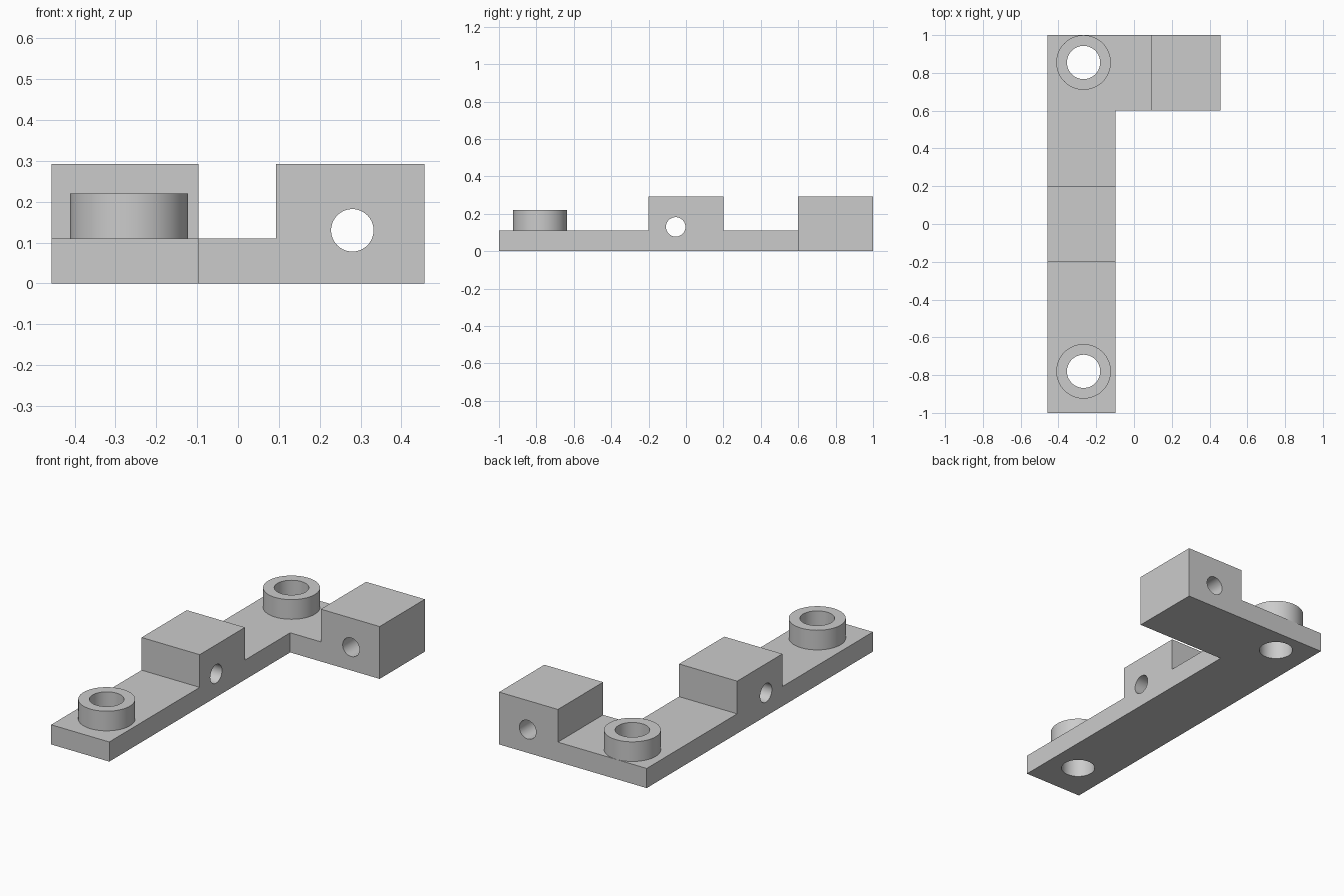
import bpy, bmesh, math
from mathutils import Matrix, Vector

cube = bpy.data.objects.get("Cube")
if cube:
    bpy.data.objects.remove(cube, do_unlink=True)

grey = bpy.data.materials.new("plain grey")
grey.use_nodes = True
color = (0.6, 0.6, 0.6, 1)
grey.diffuse_color = color
grey.node_tree.nodes["Principled BSDF"].inputs["Base Color"].default_value = color

LEFT, BAR_EDGE, FOOT_EDGE, RIGHT = -0.457, -0.097, 0.093, 0.457
PLATE, TOP = 0.11, 0.293
BOSS_X, BOSS_YS, BOSS_TOP = -0.267, (-0.78, 0.855), 0.22
PIN_Z, PIN_R = 0.13, 0.052


def add_object(name, bm):
    bmesh.ops.recalc_face_normals(bm, faces=bm.faces)
    mesh = bpy.data.meshes.new(name)
    bm.to_mesh(mesh)
    bm.free()
    mesh.materials.append(grey)
    obj = bpy.data.objects.new(name, mesh)
    bpy.context.collection.objects.link(obj)
    return obj


def extrude_profile(name, points, offset):
    bm = bmesh.new()
    face = bm.faces.new([bm.verts.new(p) for p in points])
    ext = bmesh.ops.extrude_face_region(bm, geom=[face])
    verts = [v for v in ext["geom"] if isinstance(v, bmesh.types.BMVert)]
    bmesh.ops.translate(bm, verts=verts, vec=offset)
    return add_object(name, bm)


def cylinder(name, start, end, radius):
    start, end = Vector(start), Vector(end)
    axis = end - start
    turn = Vector((0, 0, 1)).rotation_difference(axis).to_matrix().to_4x4()
    bm = bmesh.new()
    bmesh.ops.create_cone(bm, cap_ends=True, segments=64, radius1=radius,
                          radius2=radius, depth=axis.length,
                          matrix=Matrix.Translation((start + end) / 2) @ turn)
    return add_object(name, bm)


def combine(target, other, operation):
    mod = target.modifiers.new(operation.lower(), "BOOLEAN")
    mod.operation = operation
    mod.solver = "EXACT"
    mod.object = other
    bpy.context.view_layer.objects.active = target
    bpy.ops.object.modifier_apply(modifier=mod.name)
    bpy.data.objects.remove(other, do_unlink=True)


# Long bar with the raised middle block
bar = [(-1, 0), (0.6, 0), (0.6, PLATE), (0.2, PLATE), (0.2, TOP),
       (-0.2, TOP), (-0.2, PLATE), (-1, PLATE)]
bracket = extrude_profile("bracket", [(LEFT, y, z) for y, z in bar],
                          (BAR_EDGE - LEFT, 0, 0))

# Foot with the raised end block
foot = [(LEFT, 0), (RIGHT, 0), (RIGHT, TOP), (FOOT_EDGE, TOP),
        (FOOT_EDGE, PLATE), (LEFT, PLATE)]
combine(bracket, extrude_profile("foot", [(x, 0.6, z) for x, z in foot],
                                 (0, 0.4, 0)), "UNION")

# Round bosses with vertical bores
for y in BOSS_YS:
    combine(bracket, cylinder("boss", (BOSS_X, y, 0.05),
                              (BOSS_X, y, BOSS_TOP), 0.1445), "UNION")
for y in BOSS_YS:
    combine(bracket, cylinder("bore", (BOSS_X, y, -0.1),
                              (BOSS_X, y, 0.4), 0.088), "DIFFERENCE")

# Pin holes through the two blocks
combine(bracket, cylinder("middle_pin_hole", (-0.6, -0.055, PIN_Z),
                          (0.05, -0.055, PIN_Z), PIN_R), "DIFFERENCE")
combine(bracket, cylinder("end_pin_hole", (0.28, 0.5, PIN_Z),
                          (0.28, 1.1, PIN_Z), PIN_R), "DIFFERENCE")

# Merge flat faces and smooth only the round walls
bm = bmesh.new()
bm.from_mesh(bracket.data)
bmesh.ops.remove_doubles(bm, verts=bm.verts, dist=0.0001)
bmesh.ops.dissolve_limit(bm, angle_limit=0.01, verts=bm.verts, edges=bm.edges)
bm.to_mesh(bracket.data)
bm.free()
bpy.ops.object.select_all(action="DESELECT")
bracket.select_set(True)
bpy.context.view_layer.objects.active = bracket
bpy.ops.object.shade_smooth_by_angle(angle=math.radians(30))
